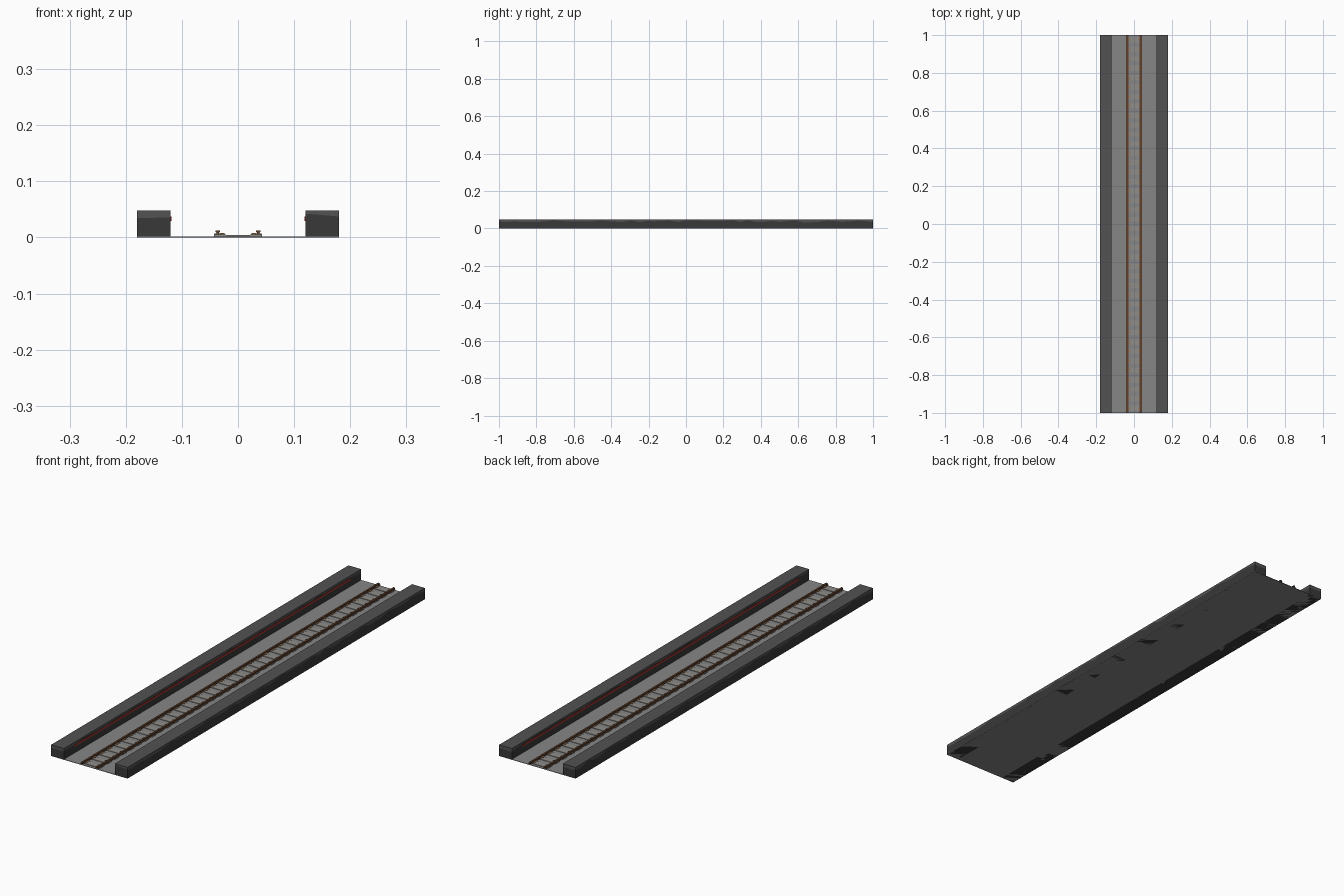
import bpy, bmesh, random

if "Cube" in bpy.data.objects:
    bpy.data.objects.remove(bpy.data.objects["Cube"])

random.seed(4)
L = 1.0            # half length
WALL_H = 0.048


def material(name, rgb):
    m = bpy.data.materials.new(name)
    m.diffuse_color = (*rgb, 1)
    m.use_nodes = True
    m.node_tree.nodes["Principled BSDF"].inputs["Base Color"].default_value = m.diffuse_color
    return m


FLOOR = material("floor grey", (0.24, 0.24, 0.24))
WALL = material("wall grey", (0.085, 0.085, 0.085))
GRIME = material("wall grime", (0.04, 0.04, 0.041))
SLEEPER = material("sleeper concrete", (0.28, 0.27, 0.25))
RUST = material("rail rust", (0.11, 0.05, 0.025))
CLIP = material("clip orange rust", (0.30, 0.13, 0.045))
RED = material("cable red", (0.38, 0.035, 0.028))


def make_object(name, bm, mats):
    bmesh.ops.recalc_face_normals(bm, faces=bm.faces)
    me = bpy.data.meshes.new(name)
    bm.to_mesh(me)
    bm.free()
    for m in mats:
        me.materials.append(m)
    ob = bpy.data.objects.new(name, me)
    bpy.context.collection.objects.link(ob)
    return ob


def add_prism(bm, profile, y0, y1):
    """Extrude an x/z outline along y."""
    a = [bm.verts.new((x, y0, z)) for x, z in profile]
    b = [bm.verts.new((x, y1, z)) for x, z in profile]
    n = len(a)
    bm.faces.new(a)
    bm.faces.new(b[::-1])
    for i in range(n):
        bm.faces.new((a[i], b[i], b[(i + 1) % n], a[(i + 1) % n]))


def rect(x0, x1, z0, z1):
    return [(x0, z0), (x1, z0), (x1, z1), (x0, z1)]


# floor slab
bm = bmesh.new()
add_prism(bm, rect(-0.18, 0.18, 0, 0.002), -L, L)
make_object("floor_slab", bm, [FLOOR])

# side walls: lofted box with a ragged grime line low on the sides
STATIONS = 48
for side, label in ((-1, "left"), (1, "right")):
    bm = bmesh.new()
    rings = []
    for i in range(STATIONS + 1):
        y = -L + 2 * L * i / STATIONS
        z_in, z_out = (random.uniform(0.033, 0.045) for _ in range(2))
        prof = [(0.12, 0), (0.12, z_in), (0.12, WALL_H),
                (0.18, WALL_H), (0.18, z_out), (0.18, 0)]
        rings.append([bm.verts.new((side * x, y, z)) for x, z in prof])
    for a, b in zip(rings, rings[1:]):
        for k in range(6):
            f = bm.faces.new((a[k], b[k], b[(k + 1) % 6], a[(k + 1) % 6]))
            f.material_index = 1 if k in (0, 4, 5) else 0
    for r in (rings[0], rings[-1]):
        bm.faces.new((r[0], r[1], r[4], r[5])).material_index = 1
        bm.faces.new((r[1], r[2], r[3], r[4])).material_index = 0
    make_object(label + "_wall", bm, [WALL, GRIME])

    # red cable strip on the inner wall face
    bm = bmesh.new()
    add_prism(bm, rect(side * 0.1185, side * 0.12, 0.029, 0.037), -0.93, 0.93)
    make_object(label + "_red_strip", bm, [RED])

    # rail: foot, web and head
    half = [(0.0065, 0.005), (0.0065, 0.0065), (0.0025, 0.0075),
            (0.0025, 0.009), (0.004, 0.0095), (0.004, 0.012)]
    prof = [(0.036 * side + x, z) for x, z in half]
    prof += [(0.036 * side - x, z) for x, z in reversed(half)]
    bm = bmesh.new()
    add_prism(bm, prof, -L, L)
    make_object(label + "_rail", bm, [RUST])

# sleepers with a dipped middle, and rail clips on each
N = 40
sleepers, clips = bmesh.new(), bmesh.new()
top = [(-0.043, 0.006), (-0.026, 0.006), (-0.018, 0.004),
       (0.018, 0.004), (0.026, 0.006), (0.043, 0.006)]
for i in range(N):
    y = -L + 2 * L * (i + 0.5) / N
    add_prism(sleepers, [(-0.043, 0.001)] + top + [(0.043, 0.001)],
              y - 0.013, y + 0.013)
    for s in (-1, 1):
        add_prism(clips, rect(s * 0.024, s * 0.031, 0.004, 0.008),
                  y - 0.004, y + 0.004)
make_object("sleepers", sleepers, [SLEEPER])
make_object("rail_clips", clips, [CLIP])
